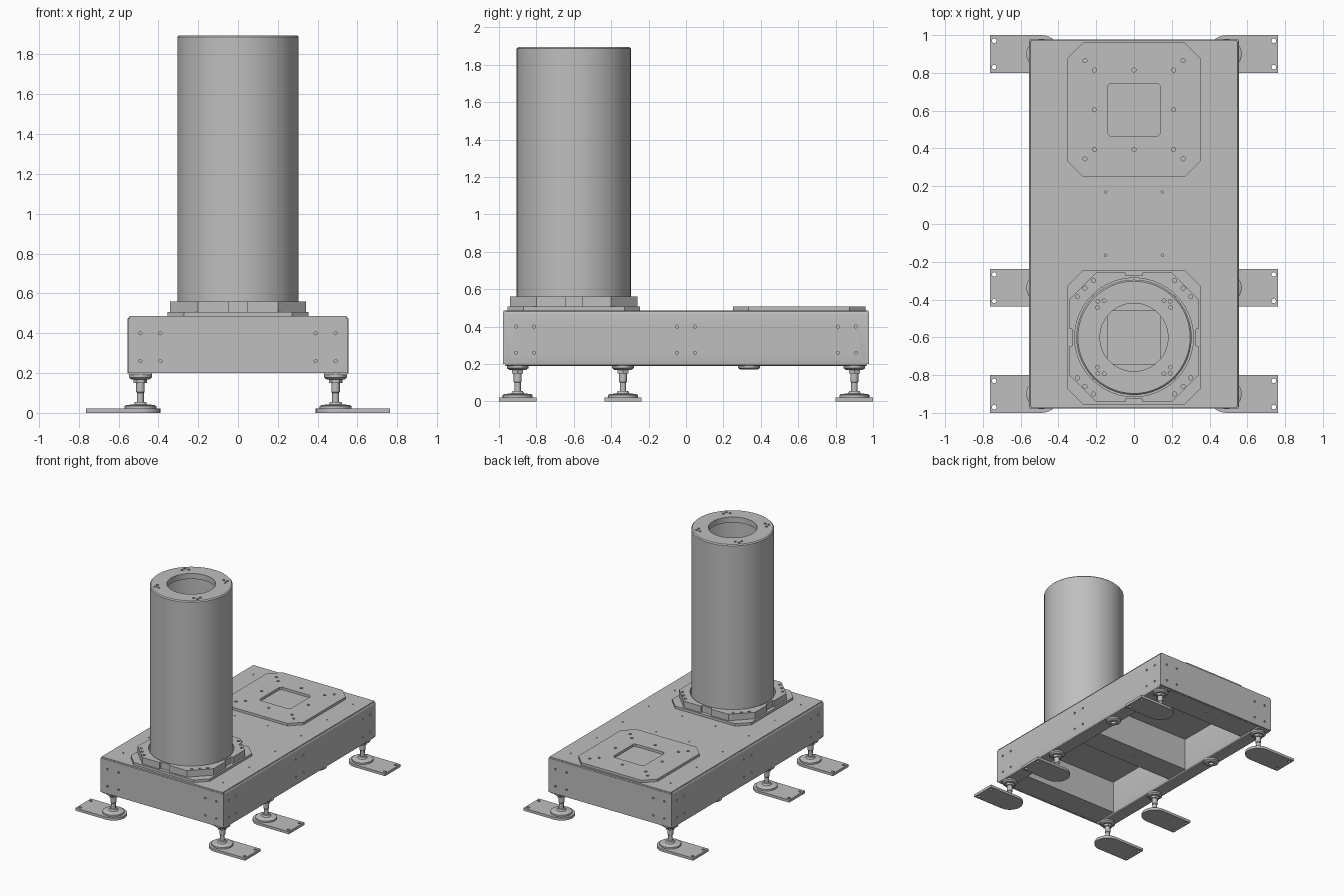
import bpy, bmesh, math
from mathutils import Matrix, Vector

if "Cube" in bpy.data.objects:
    bpy.data.objects.remove(bpy.data.objects["Cube"])

grey = bpy.data.materials.new("machined_grey")
grey.use_nodes = True
GREY = (0.52, 0.52, 0.52, 1)
grey.diffuse_color = GREY
grey.node_tree.nodes["Principled BSDF"].inputs["Base Color"].default_value = GREY
parts = []


def finish(name, bm):
    bmesh.ops.recalc_face_normals(bm, faces=bm.faces)
    me = bpy.data.meshes.new(name)
    bm.to_mesh(me)
    bm.free()
    me.materials.append(grey)
    ob = bpy.data.objects.new(name, me)
    bpy.context.scene.collection.objects.link(ob)
    parts.append(ob)
    return ob


def box(name, x, y, z, bevel=0):
    """Block from three (low, high) ranges."""
    bm = bmesh.new()
    bmesh.ops.create_cube(bm, size=1)
    for v in bm.verts:
        v.co = [(a + b) / 2 + c * (b - a) for c, (a, b) in zip(v.co, (x, y, z))]
    if bevel:
        long_edges = [e for e in bm.edges
                      if abs(e.verts[0].co.y - e.verts[1].co.y) > 0.5]
        bmesh.ops.bevel(bm, geom=long_edges, offset=bevel, segments=3,
                        profile=0.5, affect='EDGES')
    return finish(name, bm)


def prism(name, outline, z0, z1, centre=(0, 0)):
    bm = bmesh.new()
    f = bm.faces.new([bm.verts.new((x + centre[0], y + centre[1], z0)) for x, y in outline])
    top = bmesh.ops.extrude_face_region(bm, geom=[f])["geom"]
    for v in top:
        if isinstance(v, bmesh.types.BMVert):
            v.co.z = z1
    return finish(name, bm)


def lathe(name, profile, centre, steps=32, closed=False):
    bm = bmesh.new()
    vs = [bm.verts.new((centre[0] + r, centre[1], z)) for r, z in profile]
    es = [bm.edges.new(p) for p in zip(vs, vs[1:])]
    if closed:
        es.append(bm.edges.new((vs[-1], vs[0])))
    bmesh.ops.spin(bm, geom=vs + es, cent=(*centre, 0), axis=(0, 0, 1),
                   angle=math.tau, steps=steps)
    bmesh.ops.remove_doubles(bm, verts=bm.verts, dist=1e-5)
    return finish(name, bm)


def drill(ob, points, radius, depth=0.1, axis='Z', sides=12):
    """Cut a set of round holes centred on the given points."""
    bm = bmesh.new()
    turn = {'X': Matrix.Rotation(math.pi / 2, 4, 'Y'),
            'Y': Matrix.Rotation(math.pi / 2, 4, 'X'), 'Z': Matrix()}[axis]
    for p in points:
        bmesh.ops.create_cone(bm, cap_ends=True, segments=sides, radius1=radius,
                              radius2=radius, depth=depth,
                              matrix=Matrix.Translation(p) @ turn)
    cut(ob, finish("drill_cutter", bm))


def cut(ob, cutter):
    mod = ob.modifiers.new("cut", 'BOOLEAN')
    mod.operation, mod.solver, mod.object = 'DIFFERENCE', 'EXACT', cutter
    dg = bpy.context.evaluated_depsgraph_get()
    dg.update()
    ob_mesh = bpy.data.meshes.new_from_object(ob.evaluated_get(dg))
    ob.modifiers.clear()
    ob.data = ob_mesh
    parts.remove(cutter)
    bpy.data.objects.remove(cutter)


def chamfered(h, c):
    """Square outline of half-size h with corners cut by c."""
    k = h - c
    return [(h, -k), (h, k), (k, h), (-k, h), (-h, k), (-h, -k), (-k, -h), (k, -h)]


def grid(xs, ys, z):
    return [(x, y, z) for x in xs for y in ys]


# Base frame: top sheet, side rails, cross beams, end panels
TOP = 0.487
sheet = box("top_sheet", (-0.545, 0.545), (-0.975, 0.975), (0.465, TOP))
rows = (-0.83, -0.5, -0.165, 0.17, 0.505, 0.84)
drill(sheet, grid((-0.45, 0.45), rows, TOP) + grid((-0.15, 0.15), rows[2:4], TOP), 0.006, 0.02)

for side, sx in (("left", 1), ("right", -1)):
    rail = box(side + "_rail", sorted((sx * 0.43, sx * 0.555)), (-0.965, 0.965),
               (0.19, 0.482), bevel=0.014)
    drill(rail, [(sx * 0.555, y + d, z) for y in (-0.86, 0, 0.86)
                 for d in (-0.048, 0.048) for z in (0.26, 0.4)], 0.008, 0.03, 'X')

for name, y in (("front", -0.86), ("middle", 0), ("back", 0.86)):
    beam = box(name + "_cross_beam", (-0.44, 0.44), (y - 0.1, y + 0.1), (0.2, 0.47))
    drill(beam, [(0, y, 0.2)], 0.01, 0.03)

for name, y in (("front", -0.97), ("back", 0.97)):
    panel = box(name + "_panel", (-0.553, 0.553), (y - 0.008, y + 0.008), (0.2, 0.475))
    drill(panel, [(x * s, y, z) for s in (-1, 1) for x in (0.39, 0.49)
                  for z in (0.26, 0.4)], 0.008, 0.05, 'Y')

# Mounting pads with a square window
for name, cy in (("front", -0.6), ("back", 0.605)):
    pad = prism(name + "_pad", chamfered(0.355, 0.085), TOP - 0.003, 0.507, (0, cy))
    cut(pad, prism("window_cutter", chamfered(0.14, 0.015), 0.4, 0.6, (0, cy)))
    bolts = [(x, y) for x in (-0.21, 0, 0.21) for y in (-0.21, 0, 0.21) if x or y]
    bolts += [(x, y) for x in (-0.26, 0.26) for y in (-0.26, 0.26)]
    drill(pad, [(x, cy + y, 0.507) for x, y in bolts], 0.011, 0.03)

# Clamp plate around the column foot, notched in the middle of each side
COL = (0, -0.6)
clamp = prism("clamp_plate", chamfered(0.342, 0.142), 0.507, 0.56, COL)
drill(clamp, [(*COL, 0.53)], 0.314, 0.2, sides=96)
notches = bmesh.new()
for i in range(4):
    d = Matrix.Rotation(i * math.pi / 2, 3, 'Z') @ Vector((0.342, 0, 0))
    bmesh.ops.create_cube(notches, size=1, matrix=Matrix.Translation((d.x, COL[1] + d.y, 0.535))
                          @ Matrix.Rotation(i * math.pi / 2, 4, 'Z')
                          @ Matrix.Diagonal((0.03, 0.09, 0.2, 1)))
cut(clamp, finish("notch_cutter", notches))
drill(clamp, [(sx * x, COL[1] + sy * y, 0.56) for sx in (-1, 1) for sy in (-1, 1)
              for x, y in ((0.26, 0.26), (0.3, 0.215), (0.215, 0.3))], 0.011, 0.05)

# Hollow column with a flanged top
column = lathe("column", [(0.18, 1.895), (0.297, 1.895), (0.305, 1.887), (0.305, 0.507),
                          (0.285, 0.507), (0.285, 1.85), (0.18, 1.85)],
               COL, steps=96, closed=True)
lid_holes = []
for i in range(4):
    for step, r in ((-0.1, 0.25), (0, 0.27), (0.1, 0.25)):
        a = math.pi / 4 + i * math.pi / 2 + step
        lid_holes.append((r * math.cos(a), COL[1] + r * math.sin(a), 1.895))
drill(column, lid_holes, 0.01, 0.04)

# Levelling feet: anchor plate, swivel disc, threaded stem, lock nut, collar
for side, sx in (("left", 1), ("right", -1)):
    x = sx * 0.49
    for name, y in (("front", -0.9), ("middle", -0.337), ("back", 0.9)):
        tag = f"{name}_{side}_"
        arc = [(sx * 0.1 * math.cos(math.pi / 2 + math.pi * i / 16),
                0.1 * math.sin(math.pi / 2 + math.pi * i / 16)) for i in range(17)]
        plate = prism(tag + "anchor_plate",
                      arc + [(sx * 0.273, -0.1), (sx * 0.273, 0.1)], 0, 0.021, (x, y))
        drill(plate, [(x + sx * 0.25, y + d, 0.01) for d in (-0.07, 0.07)], 0.012, 0.1)
        lathe(tag + "swivel_disc", [(0, 0.02), (0.08, 0.02), (0.08, 0.034), (0.07, 0.04),
                                    (0.035, 0.042), (0.028, 0.055), (0, 0.055)], (x, y))
        lathe(tag + "stem", [(0, 0.05), (0.017, 0.05), (0.017, 0.1), (0.021, 0.105),
                             (0.021, 0.2), (0, 0.2)], (x, y), 20)
        lathe(tag + "lock_nut", [(0, 0.15), (0.034, 0.15), (0.034, 0.172), (0, 0.172)],
              (x, y), 6)
        lathe(tag + "collar", [(0, 0.168), (0.045, 0.168), (0.058, 0.178), (0.058, 0.195),
                               (0, 0.195)], (x, y))
    # Spare mount without a foot
    lathe(side + "_spare_mount", [(0.02, 0.195), (0.02, 0.17), (0.045, 0.17), (0.058, 0.178),
                                  (0.058, 0.195)], (x, 0.337), closed=True)

# Smooth round surfaces, keep hard edges
bpy.ops.object.select_all(action='DESELECT')
for ob in parts:
    ob.select_set(True)
bpy.context.view_layer.objects.active = parts[0]
bpy.ops.object.shade_smooth_by_angle(angle=math.radians(30))
